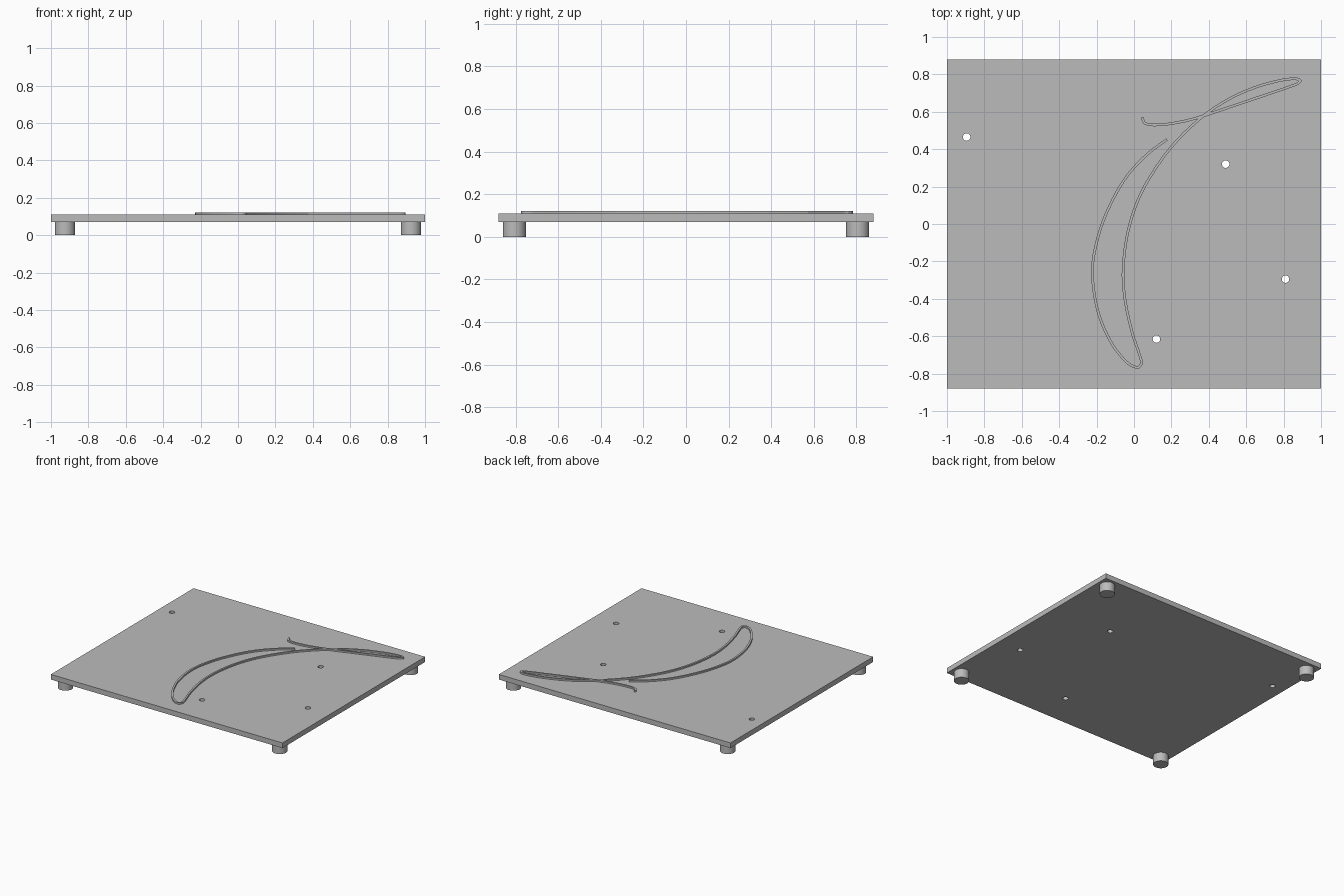
import bpy, bmesh
from mathutils import Vector
from mathutils.geometry import interpolate_bezier

default = bpy.data.objects.get("Cube")
if default:
    bpy.data.objects.remove(default, do_unlink=True)

PLATE_BOTTOM, PLATE_TOP, RIDGE_TOP = 0.07, 0.11, 0.122

grey = bpy.data.materials.new("plain grey")
grey.use_nodes = True
colour = (0.5, 0.5, 0.5, 1)
grey.diffuse_color = colour
grey.node_tree.nodes["Principled BSDF"].inputs["Base Color"].default_value = colour


def cylinder(name, x, y, z0, z1, radius):
    bpy.ops.mesh.primitive_cylinder_add(
        vertices=48, radius=radius, depth=z1 - z0, location=(x, y, (z0 + z1) / 2))
    obj = bpy.context.object
    obj.name = name
    obj.data.materials.append(grey)
    return obj


def apply_modifier(obj, mod):
    bpy.context.view_layer.objects.active = obj
    bpy.ops.object.modifier_apply(modifier=mod.name)


def smooth(obj):
    bpy.ops.object.select_all(action="DESELECT")
    obj.select_set(True)
    bpy.context.view_layer.objects.active = obj
    bpy.ops.object.shade_smooth_by_angle()


# Base plate
bpy.ops.mesh.primitive_cube_add(size=1, location=(0, 0, (PLATE_BOTTOM + PLATE_TOP) / 2))
plate = bpy.context.object
plate.name = "base_plate"
plate.scale = (2, 1.76, PLATE_TOP - PLATE_BOTTOM)
bpy.ops.object.transform_apply(location=False, rotation=False, scale=True)
plate.data.materials.append(grey)

# Four through holes
for x, y in [(-0.895, 0.465), (0.49, 0.32), (0.81, -0.295), (0.12, -0.615)]:
    cutter = cylinder("hole_cutter", x, y, 0, 0.2, 0.02)
    cutter.hide_render = True
    cut = plate.modifiers.new("hole", "BOOLEAN")
    cut.operation, cut.solver, cut.object = "DIFFERENCE", "EXACT", cutter
    apply_modifier(plate, cut)
    bpy.data.objects.remove(cutter, do_unlink=True)
smooth(plate)

# Feet at the corners
for side, x in (("left", 0.925), ("right", -0.925)):
    for end, y in (("front", -0.806), ("back", 0.806)):
        smooth(cylinder(f"{end}_{side}_foot", x, y, 0, PLATE_BOTTOM, 0.054))

# Raised line: smooth path swept as a thin upright wall
path = [Vector((x, y, PLATE_TOP)) for x, y in [
    (.043, .57), (.06, .538), (.13, .53), (.245, .545), (.35, .572), (.567, .644),
    (.727, .698), (.834, .735), (.888, .762), (.866, .776), (.78, .767), (.647, .73),
    (.513, .671), (.38, .585), (.246, .463), (.14, .334), (.032, .152), (-.032, -.04),
    (-.058, -.243), (-.048, -.404), (-.01, -.58), (.027, -.692), (.039, -.746),
    (.016, -.767), (-.048, -.73), (-.134, -.612), (-.198, -.447), (-.222, -.243),
    (-.193, -.072), (-.134, .088), (-.043, .249), (.07, .372), (.176, .452)]]


def tangent(i):
    before, after = path[max(i - 1, 0)], path[min(i + 1, len(path) - 1)]
    return (after - before).normalized()


points = [path[0]]
for i, (a, b) in enumerate(zip(path, path[1:])):
    reach = (b - a).length / 3
    points += interpolate_bezier(a, a + tangent(i) * reach, b - tangent(i + 1) * reach, b, 9)[1:]

bm = bmesh.new()
low = [bm.verts.new(p) for p in points]
edges = [bm.edges.new(pair) for pair in zip(low, low[1:])]
top = bmesh.ops.extrude_edge_only(bm, edges=edges)["geom"]
for v in top:
    if isinstance(v, bmesh.types.BMVert):
        v.co.z = RIDGE_TOP
bmesh.ops.recalc_face_normals(bm, faces=bm.faces)
mesh = bpy.data.meshes.new("raised_line")
bm.to_mesh(mesh)
bm.free()
mesh.materials.append(grey)
line = bpy.data.objects.new("raised_line", mesh)
bpy.context.collection.objects.link(line)
wall = line.modifiers.new("wall", "SOLIDIFY")
wall.thickness, wall.offset = 0.014, 0
apply_modifier(line, wall)
smooth(line)
